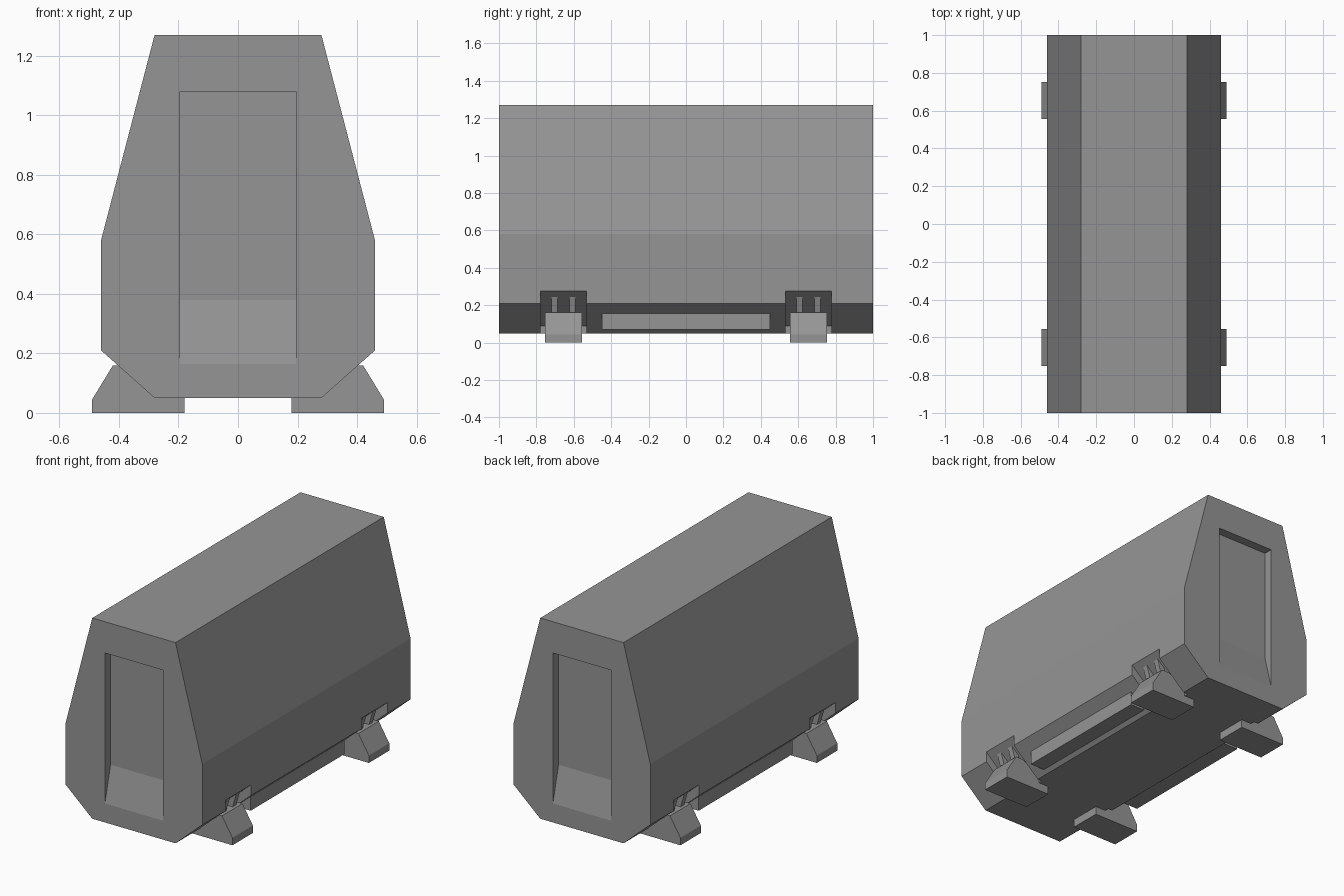
import bpy
import bmesh
from mathutils import Vector

if "Cube" in bpy.data.objects:
    bpy.data.objects.remove(bpy.data.objects["Cube"], do_unlink=True)

grey = bpy.data.materials.new("plain grey")
grey.use_nodes = True
GREY = (0.3, 0.3, 0.3, 1)
grey.diffuse_color = GREY
grey.node_tree.nodes["Principled BSDF"].inputs["Base Color"].default_value = GREY


def prism(name, profile, start, end, along="y"):
    """Extrude an (x, z) profile along y, or a (y, z) profile along x."""
    def place(p, t):
        return Vector((p[0], t, p[1]) if along == "y" else (t, p[0], p[1]))
    bm = bmesh.new()
    face = bm.faces.new([bm.verts.new(place(p, start)) for p in profile])
    out = bmesh.ops.extrude_face_region(bm, geom=[face])
    verts = [v for v in out["geom"] if isinstance(v, bmesh.types.BMVert)]
    bmesh.ops.translate(bm, verts=verts, vec=place((0, 0), end - start))
    bmesh.ops.recalc_face_normals(bm, faces=bm.faces)
    mesh = bpy.data.meshes.new(name)
    bm.to_mesh(mesh)
    bm.free()
    mesh.materials.append(grey)
    obj = bpy.data.objects.new(name, mesh)
    bpy.context.collection.objects.link(obj)
    return obj


def flip(profile, side):
    return [(a * side, b) for a, b in profile]


def cut(target, cutter):
    """Subtract a cutter, then drop it."""
    mod = target.modifiers.new("cut", "BOOLEAN")
    mod.operation, mod.solver, mod.object = "DIFFERENCE", "EXACT", cutter
    cutter.hide_render = True
    bpy.context.view_layer.objects.active = target
    bpy.ops.object.modifier_apply(modifier=mod.name)
    bpy.data.objects.remove(cutter, do_unlink=True)


# Container body: eight-sided section
half = [(0.28, 0.05), (0.46, 0.21), (0.46, 0.58), (0.28, 1.27)]
body = prism("body", half + flip(half, -1)[::-1], -1, 1)

# Door recess with sloping sill at each end
door = [(1.055, -0.05), (0.945, 0.38), (0.945, 1.08), (1.055, 1.08)]
for end in (-1, 1):
    cut(body, prism("door_cutter", flip(door, end), -0.195, 0.195, "x"))

# Landing gear: pocket, foot and two struts at each corner
pocket = [(0.25, 0.0), (0.25, 0.09), (0.46, 0.275), (0.55, 0.354), (0.55, 0.0)]
foot = [(0.18, 0), (0.49, 0), (0.49, 0.045), (0.42, 0.16), (0.37, 0.16), (0.18, 0.06)]
strut = [(0.36, 0.14), (0.395, 0.14), (0.426, 0.245), (0.39, 0.245)]
rail = [(0.28, 0.07), (0.40, 0.07), (0.40, 0.155), (0.28, 0.155)]
for side, hand in ((-1, "right"), (1, "left")):
    for end, place in ((-1, "front"), (1, "back")):
        y = 0.655 * end
        cut(body, prism("pocket_cutter", flip(pocket, side), y - 0.123, y + 0.123))
        prism(f"{place}_{hand}_foot", flip(foot, side), y - 0.098, y + 0.098)
        for n, offset in enumerate((-0.048, 0.048), 1):
            prism(f"{place}_{hand}_strut_{n}", flip(strut, side),
                  y + offset - 0.017, y + offset + 0.017)
    # Side rail between the feet
    prism(f"{hand}_rail", flip(rail, side), -0.45, 0.45)
